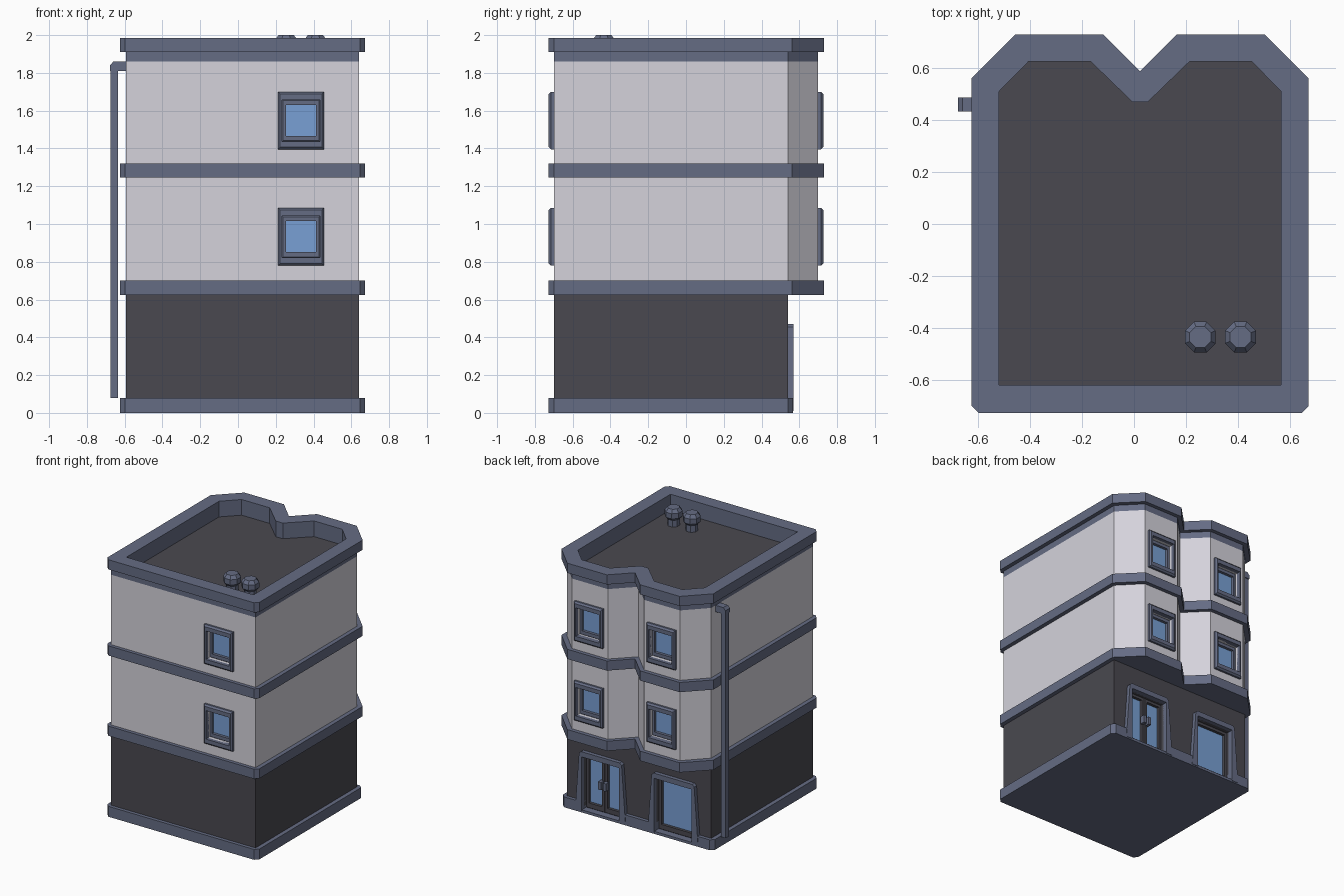
import bpy, bmesh, math

if "Cube" in bpy.data.objects:
    bpy.data.objects.remove(bpy.data.objects["Cube"])


def material(name, rgb):
    m = bpy.data.materials.new(name)
    m.diffuse_color = (*rgb, 1)
    m.use_nodes = True
    m.node_tree.nodes["Principled BSDF"].inputs["Base Color"].default_value = m.diffuse_color
    return m


TRIM = material("slate_trim", (0.130, 0.150, 0.230))
WALL = material("pale_wall", (0.66, 0.65, 0.71))
DARK = material("charcoal", (0.068, 0.066, 0.080))
GLASS = material("blue_glass", (0.19, 0.35, 0.66))


def finish(name, bm, mat):
    bmesh.ops.recalc_face_normals(bm, faces=bm.faces)
    me = bpy.data.meshes.new(name)
    bm.to_mesh(me)
    bm.free()
    if mat:
        me.materials.append(mat)
    ob = bpy.data.objects.new(name, me)
    bpy.context.collection.objects.link(ob)
    return ob


def extrude(name, pts, a, b, mat, axis="z"):
    """Extrude a 2D outline along z, or an (x, z) outline along y."""
    bm = bmesh.new()
    place = (lambda p, t: (p[0], p[1], t)) if axis == "z" else (lambda p, t: (p[0], t, p[1]))
    lo = [bm.verts.new(place(p, a)) for p in pts]
    hi = [bm.verts.new(place(p, b)) for p in pts]
    bm.faces.new(lo)
    bm.faces.new(hi)
    for i in range(len(pts)):
        j = (i + 1) % len(pts)
        bm.faces.new((lo[i], lo[j], hi[j], hi[i]))
    return finish(name, bm, mat)


def box(name, x0, x1, y0, y1, z0, z1, mat):
    return extrude(name, [(x0, y0), (x1, y0), (x1, y1), (x0, y1)], z0, z1, mat)


def cut(ob, cutter):
    m = ob.modifiers.new("cut", "BOOLEAN")
    m.operation, m.solver, m.object = "DIFFERENCE", "EXACT", cutter
    bpy.context.view_layer.objects.active = ob
    bpy.ops.object.modifier_apply(modifier=m.name)


def frame(name, outer, inner, y_back, y_front, chamfer, mat):
    """Rectangular ring (x0, x1, z0, z1) with a chamfered front edge."""
    def rect(r, y, d=0):
        x0, x1, z0, z1 = r
        return [bm.verts.new(p) for p in ((x0 + d, y, z0 + d), (x1 - d, y, z0 + d),
                                          (x1 - d, y, z1 - d), (x0 + d, y, z1 - d))]
    bm = bmesh.new()
    s = 1 if y_front > y_back else -1
    loops = [rect(outer, y_back), rect(outer, y_front - s * chamfer),
             rect(outer, y_front, chamfer), rect(inner, y_front), rect(inner, y_back)]
    for k in range(5):
        a, b = loops[k], loops[(k + 1) % 5]
        for i in range(4):
            j = (i + 1) % 4
            bm.faces.new((a[i], a[j], b[j], b[i]))
    return finish(name, bm, mat)


CX = 0.0235      # mirror line of the building
BAY = 0.31       # distance of each bay centre from it


def mirrored(half):
    return [(CX + x, y) for x, y in half] + [(CX - x, y) for x, y in reversed(half)]


def notched(half, apex):
    pts = mirrored(half)
    return pts[:len(half)] + [(CX, apex)] + pts[len(half):]


# Plans
wall_plan = notched([(.617, -.70), (.617, .54), (.462, .70), (.155, .70)], .545)
band_plan = notched([(.622, -.727), (.649, -.70), (.649, .56), (.48, .73), (.142, .73)], .588)
roof_plan = mirrored([(.543, -.62), (.543, .51), (.43, .625), (.19, .625), (.03, .47)])
shop_plan = mirrored([(.617, -.70), (.617, .54)])
base_plan = mirrored([(.622, -.727), (.649, -.70), (.649, .54), (.622, .567)])

# Main masses
ground = extrude("ground_floor", shop_plan, 0.04, 0.66, DARK)
base = extrude("base_band", base_plan, 0, 0.08, TRIM)
upper = extrude("upper_floors", wall_plan, 0.66, 1.86, WALL)
extrude("lower_band", band_plan, 0.625, 0.70, TRIM)
extrude("middle_band", band_plan, 1.245, 1.32, TRIM)

# Parapet and sunken roof
hollow = extrude("roof_cutter", roof_plan, 1.80, 2.1, None)
for name, plan, z0, z1 in (("parapet_wall", wall_plan, 1.86, 1.91),
                           ("parapet_coping", band_plan, 1.91, 1.985)):
    cut(extrude(name, plan, z0, z1, TRIM), hollow)
bpy.data.objects.remove(hollow)
extrude("roof_floor", roof_plan, 1.85, 1.864, DARK)


# Windows: raised frame, recessed sash and glass
def window(label, cx, z, s):
    y = s * 0.70
    hole = (cx - .10, cx + .10, z + .042, z + .262)
    c = box("cutter", hole[0], hole[1], min(y + s * .1, y - s * .06),
            max(y + s * .1, y - s * .06), hole[2], hole[3], None)
    cut(upper, c)
    bpy.data.objects.remove(c)
    frame(label + "_frame", (cx - .122, cx + .122, z, z + .305), hole,
          y - s * .01, y + s * .027, .012, TRIM)
    pane = (cx - .08, cx + .08, z + .072, z + .235)
    frame(label + "_sash", hole, pane, y - s * .055, y - s * .02, .004, TRIM)
    ys = sorted((y - s * .05, y - s * .042))
    box(label + "_glass", pane[0], pane[1], ys[0], ys[1], pane[2], pane[3], GLASS)


for floor, z in (("first", .78), ("second", 1.395)):
    window(floor + "_front_window", CX + BAY, z, -1)
    window(floor + "_left_bay_window", CX - BAY, z, 1)
    window(floor + "_right_bay_window", CX + BAY, z, 1)


# Shop openings with flared surrounds
def opening(label, cx):
    c = box("cutter", cx - .16, cx + .16, .48, .7, .02, .43, None)
    cut(ground, c)
    cut(base, c)
    bpy.data.objects.remove(c)
    half = [(.16, 0.01), (.215, 0.01), (.21, .08), (.182, .455), (.165, .47)]
    outline = [(cx + x, z) for x, z in half] + [(cx - x, z) for x, z in reversed(half)]
    outline += [(cx - .16, .43), (cx + .16, .43)]
    extrude(label + "_surround", outline, .53, .57, TRIM, "y")


def leaf(label, x0, x1, border):
    pane = (x0 + border, x1 - border, .06, .43 - border)
    frame(label + "_frame", (x0, x1, .02, .43), pane, .48, .515, .004, DARK)
    box(label + "_glass", pane[0], pane[1], .485, .493, pane[2], pane[3], GLASS)


DX, SX = CX + BAY, CX - BAY
opening("door", DX)
for side, s in (("left", -1), ("right", 1)):
    a, b = sorted((DX, DX + s * .16))
    leaf(side + "_door", a, b, .024)
    a, b = sorted((DX + s * .008, DX + s * .034))
    box(side + "_door_handle", a, b, .51, .55, .205, .265, TRIM)
opening("shop_window", SX)
leaf("shop_window", SX - .16, SX + .16, .025)

# Drainpipe with outlet head
box("drainpipe", -.675, -.635, .44, .48, .08, 1.83, TRIM)
extrude("drainpipe_head", [(-.59, 1.81), (-.678, 1.81), (-.678, 1.84), (-.66, 1.86), (-.59, 1.86)],
        .433, .487, TRIM, "y")


# Eight-sided roof vents
def vent(name, x, y):
    bm = bmesh.new()
    rings = []
    for r, z in ((.045, 1.86), (.045, 1.915), (.064, 1.935), (.064, 1.975), (.044, 2.0)):
        rings.append([bm.verts.new((x + r * math.cos(math.tau * (i + .5) / 8),
                                    y + r * math.sin(math.tau * (i + .5) / 8), z)) for i in range(8)])
    for a, b in zip(rings, rings[1:]):
        for i in range(8):
            j = (i + 1) % 8
            bm.faces.new((a[i], a[j], b[j], b[i]))
    bm.faces.new(rings[0])
    bm.faces.new(rings[-1])
    finish(name, bm, TRIM)


vent("left_vent", .255, -.435)
vent("right_vent", .41, -.435)
